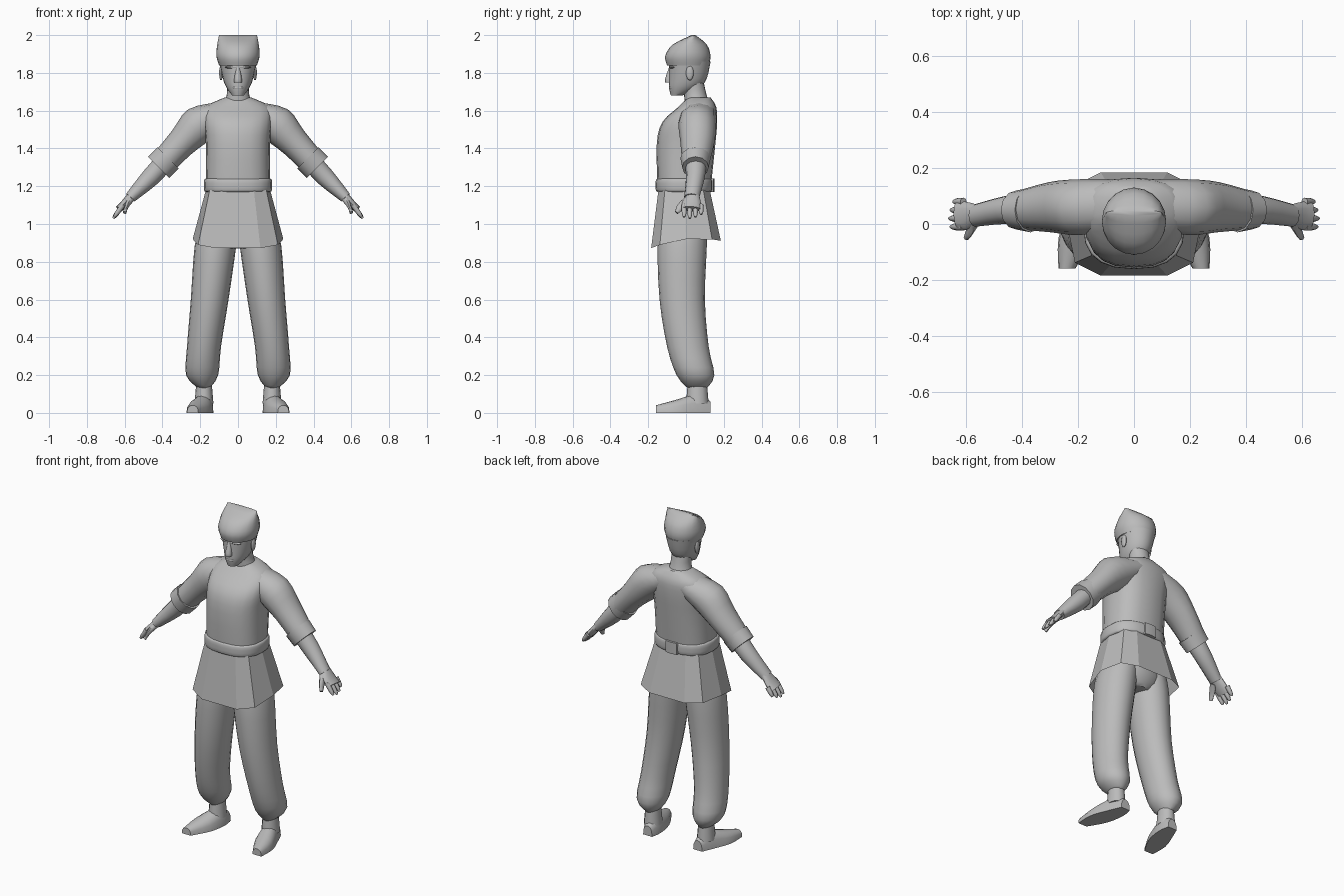
import bpy, bmesh, math
from mathutils import Vector

if "Cube" in bpy.data.objects:
    bpy.data.objects.remove(bpy.data.objects["Cube"], do_unlink=True)

colour = (.5, .5, .5, 1)
grey = bpy.data.materials.new("plain grey")
grey.use_nodes = True
grey.diffuse_color = colour
grey.node_tree.nodes["Principled BSDF"].inputs["Base Color"].default_value = colour


def finish(name, bm, mirror=False, smooth=True):
    bmesh.ops.recalc_face_normals(bm, faces=bm.faces)
    mesh = bpy.data.meshes.new(name)
    bm.to_mesh(mesh)
    bm.free()
    body_part = bpy.data.objects.new(name, mesh)
    bpy.context.collection.objects.link(body_part)
    mesh.materials.append(grey)
    if mirror:
        modifier = body_part.modifiers.new("Mirror", "MIRROR")
        modifier.use_mirror_merge = False
    if smooth:
        bpy.ops.object.select_all(action="DESELECT")
        body_part.select_set(True)
        bpy.context.view_layer.objects.active = body_part
        bpy.ops.object.shade_smooth_by_angle(angle=math.radians(50))


def refine(rows, steps=3):
    """Smooth curve through a few key rows."""
    keys = [Vector(row) for row in rows]
    keys = [keys[0]] + keys + [keys[-1]]
    result = []
    for before, start, end, after in zip(keys, keys[1:], keys[2:], keys[3:]):
        leave, arrive = (end - before) / 2, (after - start) / 2
        for step in range(steps):
            t = step / steps
            bend = leave * (1 - t) - arrive * t
            blend = t * t * (3 - 2 * t)
            result.append(start.lerp(end, blend) + bend * t * (1 - t))
    return result + [keys[-1]]


def ring(bm, centre, across, along, sides, power=1):
    def bulge(value):
        return math.copysign(abs(value) ** power, value)
    angles = [math.tau * side / sides for side in range(sides)]
    return [bm.verts.new(centre + across * bulge(math.cos(a)) + along * bulge(math.sin(a)))
            for a in angles]


def bridge(bm, rings, caps=True):
    for lower, upper in zip(rings, rings[1:]):
        for i in range(len(lower)):
            bm.faces.new((lower[i - 1], lower[i], upper[i], upper[i - 1]))
    if caps:
        bm.faces.new(rings[0])
        bm.faces.new(rings[-1])


def column(name, rows, sides=20, power=1, mirror=True):
    """Upright loft: x, y, z, half width, half depth."""
    bm = bmesh.new()
    bridge(bm, [ring(bm, Vector((x, y, z)), Vector((width, 0, 0)), Vector((0, depth, 0)), sides, power)
                for x, y, z, width, depth in refine(rows)])
    finish(name, bm, mirror)


def centred(name, rows, **options):
    """Upright loft on the middle line: y, z, half width, half depth."""
    column(name, [(0, *row) for row in rows], mirror=False, **options)


def limb(name, rows, sides=12):
    """Mirrored loft square to its path: x, y, z, thickness, half depth."""
    bm = bmesh.new()
    rows = refine(rows)
    direction = (Vector(rows[-1][:3]) - Vector(rows[0][:3])).normalized()
    across = Vector((0, 1, 0)).cross(direction).normalized()
    along = direction.cross(across)
    bridge(bm, [ring(bm, Vector((x, y, z)), across * thick, along * depth, sides)
                for x, y, z, thick, depth in rows])
    finish(name, bm, mirror=True)


def ball(name, place, size, mirror=False):
    bm = bmesh.new()
    bmesh.ops.create_uvsphere(bm, u_segments=12, v_segments=8, radius=1)
    bmesh.ops.scale(bm, vec=size, verts=bm.verts)
    bmesh.ops.translate(bm, vec=place, verts=bm.verts)
    finish(name, bm, mirror)


# Head, neck and face
centred("head", [(-.05, 1.68, .03, .03), (-.01, 1.72, .06, .08), (.01, 1.77, .08, .1), (.02, 1.86, .1, .11)])
centred("neck", [(.07, 1.6, .1, .07), (.05, 1.68, .06, .06), (.04, 1.77, .06, .05)])
centred("nose", [(-.09, 1.75, .02, .02), (-.09, 1.77, .02, .02), (-.08, 1.83, .01, .01)], sides=8)
ball("lips", (0, -.08, 1.72), (.03, .01, .01))
ball("brow", (0, -.07, 1.83), (.07, .02, .01))
ball("ear", (.09, .02, 1.8), (.01, .02, .04), mirror=True)

# Cap pinched into a ridge from side to side
centred("cap", [(.01, 1.84, .1, .11), (.01, 1.89, .115, .12), (.02, 1.95, .11, .09), (.04, 2, .1, .01)])

# Tunic body, sleeves and rolled cuffs
centred("tunic", [(-.01, 1.18, .17, .14), (0, 1.42, .17, .155), (.02, 1.54, .18, .145),
                  (.06, 1.62, .17, .1), (.07, 1.67, .07, .06)], power=.8)
limb("sleeve", [(.07, .07, 1.59, .07, .09), (.2, .06, 1.53, .1, .1), (.3, .06, 1.43, .08, .09),
                (.41, .05, 1.31, .07, .07)])
limb("cuff", [(.37, .05, 1.35, .08, .08), (.42, .05, 1.3, .08, .07)])

# Forearm, palm and thumb
limb("forearm", [(.37, .05, 1.35, .05, .06), (.46, .05, 1.25, .05, .05), (.57, .03, 1.14, .03, .04)])
limb("palm", [(.56, .04, 1.16, .02, .03), (.6, .03, 1.11, .02, .05), (.63, .03, 1.08, .02, .05)])
limb("thumb", [(.57, .01, 1.13, .02, .02), (.59, -.03, 1.09, .01, .02), (.6, -.05, 1.06, .01, .01)], sides=8)

# Fingers, spread across the palm
for order, (finger, length) in enumerate([("index", .9), ("middle", 1), ("ring", .9), ("little", .7)]):
    root = Vector((.61, order * .03 - .01, 1.1))
    reach = Vector((.05, 0, -.07)) * length
    limb(finger + "_finger", [(*(root + reach * part), size, size)
                              for part, size in ((0, .014), (.7, .012), (1, .006))], sides=8)

# Belt with a small knot behind
belt_profile = [(1.17, .17), (1.18, .18), (1.23, .18), (1.24, .17)]
centred("belt", [(-.01, z, radius, radius - .03) for z, radius in belt_profile], power=.8)
centred("belt_knot", [(.12, z, radius / 4, .03) for z, radius in belt_profile], sides=8, power=.5)

# Faceted skirt, open below, with a hem that dips at the front
bm = bmesh.new()
waist = ring(bm, Vector((0, -.01, 1.18)), Vector((.17, 0, 0)), Vector((0, .14, 0)), 10, .6)
hem = ring(bm, Vector((0, 0, .92)), Vector((.24, 0, 0)), Vector((0, .19, 0)), 10, .6)
for vert in hem:
    lean = vert.co.y / .19
    vert.co.z += .02 * lean - .03 * lean ** 2
bridge(bm, [waist, hem], caps=False)
finish("skirt", bm, smooth=False)

# Trousers gathered at the ankles
centred("hips", [(-.02, .87, .1, .1), (-.01, .95, .18, .13), (-.01, 1.17, .16, .13)])
column("trouser_leg", [(.18, .06, .13, .03, .05), (.19, .05, .2, .085, .1), (.18, .01, .35, .09, .11),
                       (.15, -.02, .6, .1, .12), (.12, -.02, .88, .11, .13), (.1, -.01, 1, .1, .12)])

# Ankles and shoes turned outward
column("ankle", [(.18, .06, .05, .05, .06), (.18, .06, .17, .04, .05)], sides=12)
bm = bmesh.new()
arch = [math.pi * step / 8 for step in range(9)]
bridge(bm, [[bm.verts.new((x + width * math.cos(a), y, height * math.sin(a) ** .7)) for a in arch]
            for x, y, width, height in refine([(.17, .13, .03, .06), (.18, .06, .05, .1),
                                               (.21, -.05, .06, .07), (.24, -.16, .03, .04)])])
finish("shoe", bm, mirror=True)
